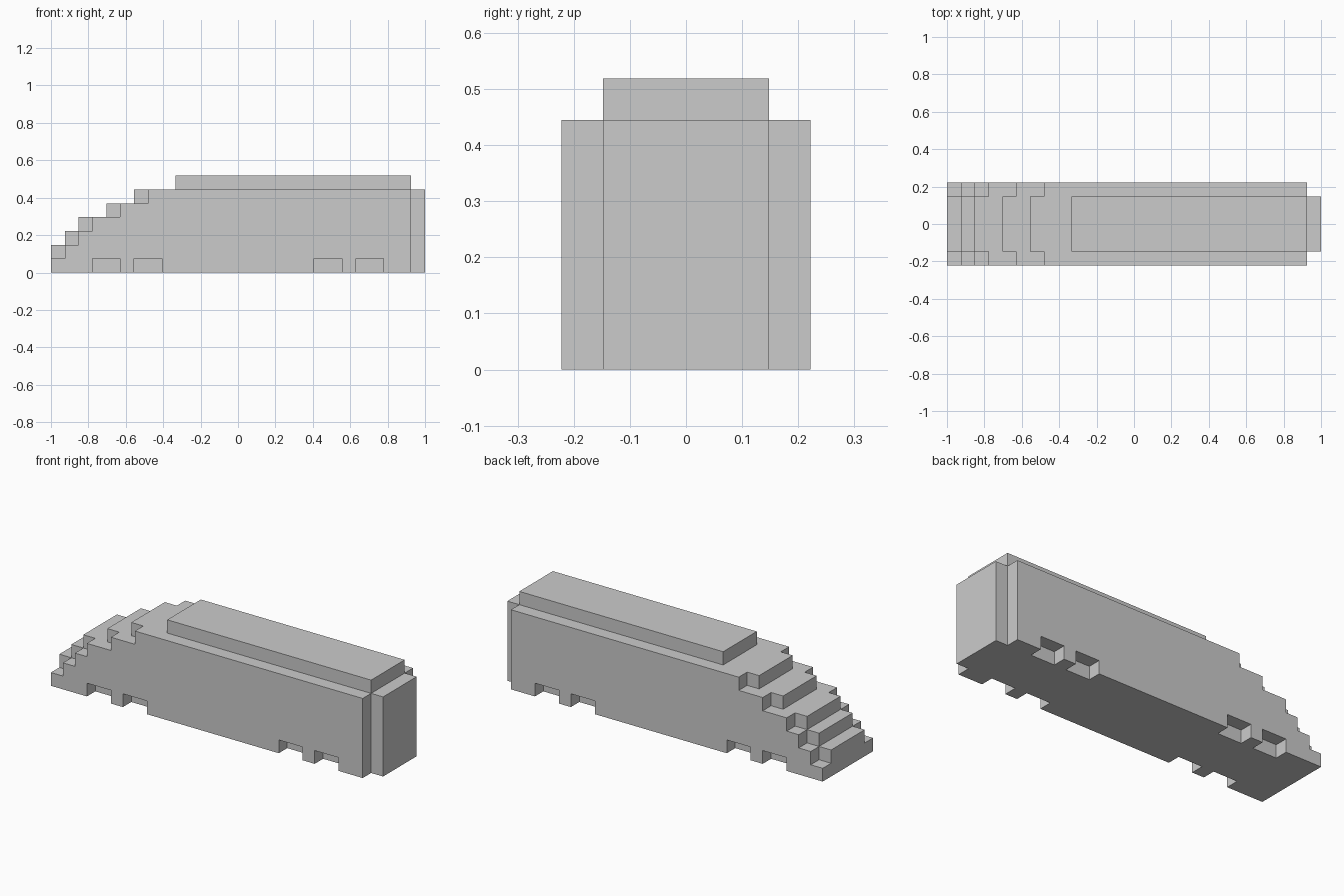
import bpy, bmesh
from mathutils import Matrix

if "Cube" in bpy.data.objects:
    bpy.data.objects.remove(bpy.data.objects["Cube"])

U = 2 / 27  # one block of the stepped grid; parts are laid out in whole blocks


def extrude_profile(name, points, y0, y1):
    """Extrude a side (x, z) outline from y0 to y1, in block units."""
    bm = bmesh.new()
    face = bm.faces.new([bm.verts.new((x, y0, z)) for x, z in points])
    top = bmesh.ops.extrude_face_region(bm, geom=[face])["geom"]
    bmesh.ops.translate(bm, vec=(0, y1 - y0, 0),
                        verts=[g for g in top if isinstance(g, bmesh.types.BMVert)])
    bmesh.ops.recalc_face_normals(bm, faces=bm.faces)
    mesh = bpy.data.meshes.new(name)
    bm.to_mesh(mesh)
    bm.free()
    obj = bpy.data.objects.new(name, mesh)
    bpy.context.collection.objects.link(obj)
    return obj


def stepped_outline(starts, ends):
    """Outline whose layer i spans starts[i]..ends[i], each one block high."""
    pts = []
    for z, x in enumerate(starts):
        pts += [(x, z), (x, z + 1)]
    for z in reversed(range(len(ends))):
        pts += [(ends[z], z + 1), (ends[z], z)]
    return [p for i, p in enumerate(pts) if p != pts[i - 1]]


def combine(target, other, operation):
    mod = target.modifiers.new(operation.lower(), "BOOLEAN")
    mod.object, mod.operation, mod.solver = other, operation, "EXACT"
    bpy.context.view_layer.objects.active = target
    bpy.ops.object.modifier_apply(modifier=mod.name)
    bpy.data.objects.remove(other)


# Full-width body with stepped nose
body = extrude_profile("engine_body", stepped_outline([0, 1, 2, 3, 5, 7], [26] * 6), -3, 3)

# Narrower core: nose steps one block ahead, rear gangway, raised roof
core = extrude_profile("core_and_roof",
                       stepped_outline([0, 0, 1, 2, 4, 6, 9], [27] * 6 + [26]), -2, 2)
combine(body, core, "UNION")

# Wheel notches along both lower edges
for x in (3, 6, 19, 22):
    for y0, y1 in ((-4, -2), (2, 4)):
        notch = extrude_profile("wheel_notch",
                                [(x, -1), (x + 2, -1), (x + 2, 1), (x, 1)], y0, y1)
        combine(body, notch, "DIFFERENCE")

# Centre and scale from block units to final size
body.data.transform(Matrix.Scale(U, 4) @ Matrix.Translation((-13.5, 0, 0)))

# Merge coplanar leftovers into clean flat faces
bm = bmesh.new()
bm.from_mesh(body.data)
bmesh.ops.remove_doubles(bm, verts=bm.verts, dist=1e-4)
bmesh.ops.dissolve_limit(bm, angle_limit=0.01, verts=bm.verts, edges=bm.edges)
bm.to_mesh(body.data)
bm.free()
